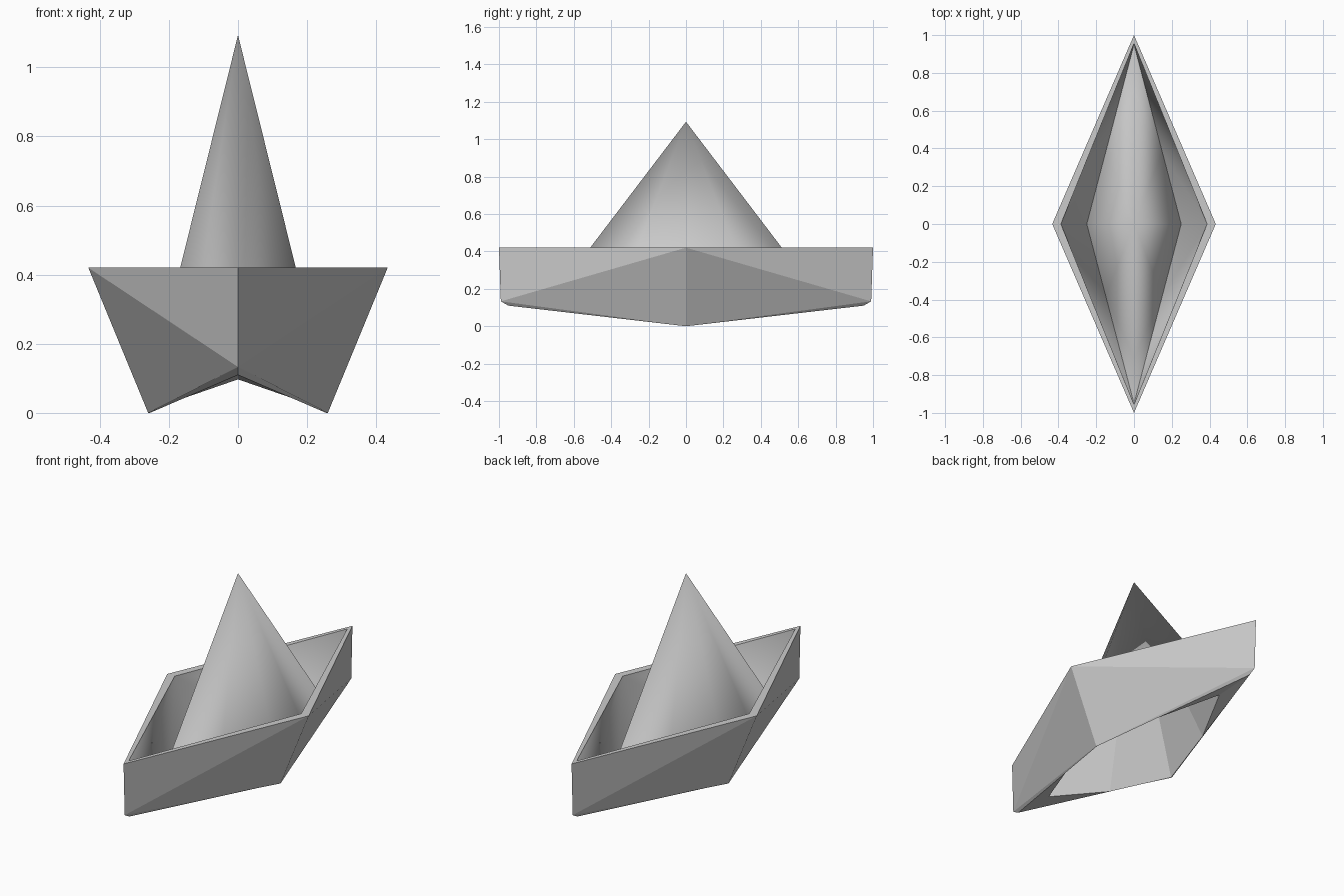
import bpy
import bmesh

cube = bpy.data.objects.get("Cube")
if cube:
    bpy.data.objects.remove(cube, do_unlink=True)

GREY = (0.6, 0.6, 0.6, 1)
paper = bpy.data.materials.new("paper grey")
paper.use_nodes = True
paper.diffuse_color = GREY
paper.node_tree.nodes["Principled BSDF"].inputs["Base Color"].default_value = GREY


def mirrored_part(name, points, faces, smooth_faces=()):
    """Fold one quarter from named points, then mirror it across x and y."""
    bm = bmesh.new()
    verts = {key: bm.verts.new(co) for key, co in points.items()}
    for face in faces + list(smooth_faces):
        f = bm.faces.new([verts[key] for key in face.split()])
        f.smooth = face in smooth_faces
    mesh = bpy.data.meshes.new(name)
    bm.to_mesh(mesh)
    bm.free()
    mesh.materials.append(paper)
    obj = bpy.data.objects.new(name, mesh)
    bpy.context.collection.objects.link(obj)
    mirror = obj.modifiers.new("mirror", "MIRROR")
    mirror.use_axis = (True, True, False)
    mirror.merge_threshold = 0.0005
    return obj


# Channel where the hull wall meets the sail, inside and underneath
channel = {
    "corner": (0.25, 0, 0.087), "mid": (0.15, 0.38, 0.112), "tip": (0, 0.95, 0.15),
    "low_corner": (0.255, 0, 0), "low_mid": (0.153, 0.38, 0.044), "low_tip": (0, 0.95, 0.11),
}

# Hull: faceted outside, flat rim, smooth inside walls
mirrored_part(
    "hull",
    channel | {
        "side": (0.433, 0, 0.42), "bow": (0, 1, 0.42),
        "keel": (0.26, 0, 0), "stem": (0, 0.99, 0.133),
        "in_side": (0.387, 0, 0.42), "in_bow": (0, 0.955, 0.42),
    },
    ["side stem bow", "side keel stem", "side bow in_bow in_side",
     "keel low_corner low_mid low_tip stem"],
    ["in_side in_bow tip", "in_side tip mid", "in_side mid corner"],
)

# Sail: hollow four-sided peak with a small floor towards each end
mirrored_part(
    "sail",
    channel | {
        "peak": (0, 0, 1.093), "foot": (0, 0.71, 0.16),
        "low_peak": (0, 0, 1.02), "low_foot": (0, 0.7, 0.097),
    },
    ["low_peak low_mid low_corner", "low_peak low_foot low_mid",
     "low_mid low_foot low_tip"],
    ["peak corner mid", "peak mid foot", "mid tip foot"],
)
